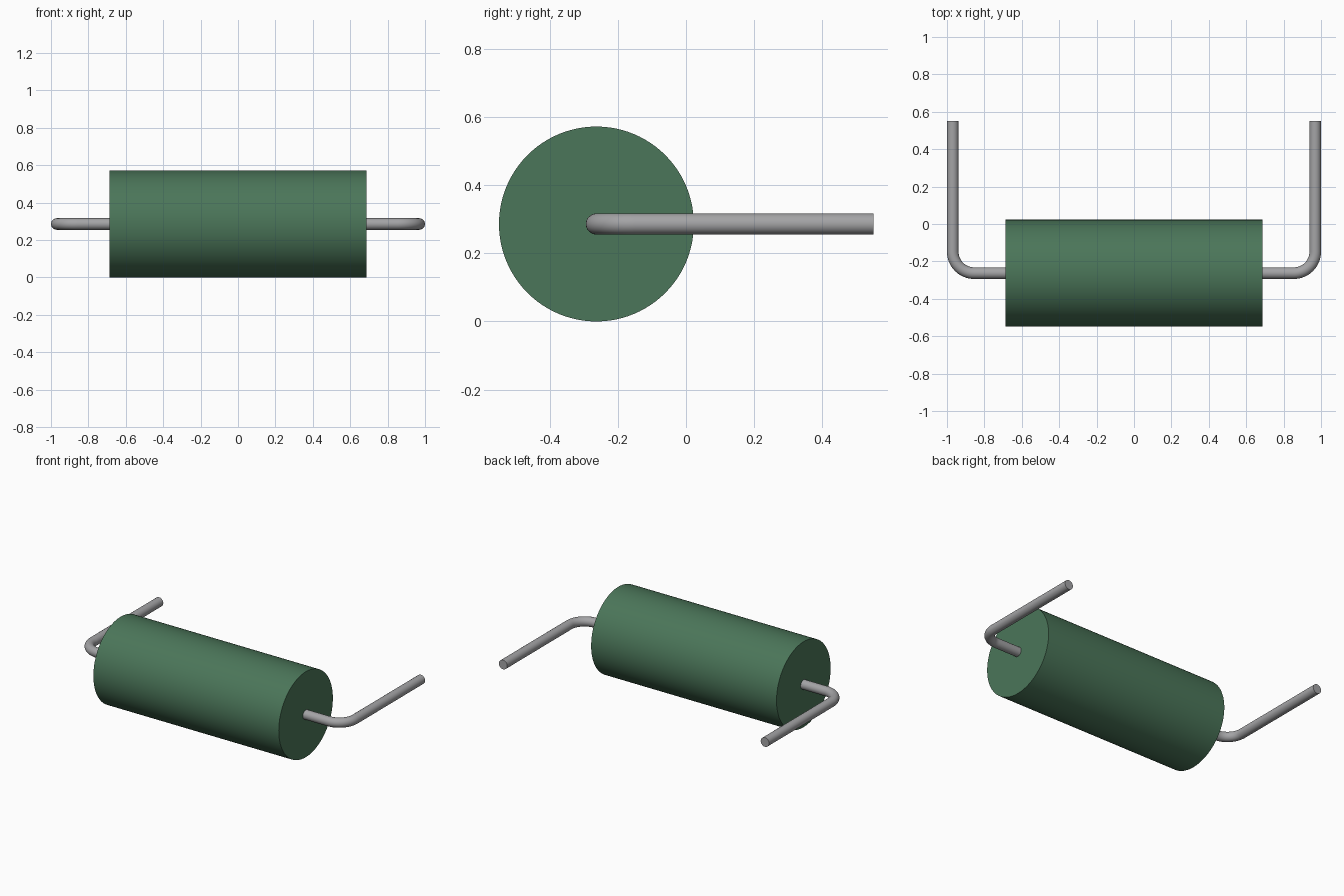
import bpy
import math
from mathutils import Vector

if "Cube" in bpy.data.objects:
    bpy.data.objects.remove(bpy.data.objects["Cube"], do_unlink=True)

BODY_RADIUS, BODY_HALF = 0.286, 0.686
LEAD_RADIUS, LEAD_X, BEND = 0.031, 0.969, 0.115
AXIS_Y, AXIS_Z, TIP_Y = -0.263, 0.286, 0.55


def make_material(name, rgb):
    mat = bpy.data.materials.new(name)
    mat.use_nodes = True
    mat.diffuse_color = (*rgb, 1)
    mat.node_tree.nodes["Principled BSDF"].inputs["Base Color"].default_value = (*rgb, 1)
    return mat


def finish(obj, name, mat):
    obj.name = name
    obj.data.materials.clear()
    obj.data.materials.append(mat)
    bpy.ops.object.select_all(action="DESELECT")
    obj.select_set(True)
    bpy.context.view_layer.objects.active = obj
    bpy.ops.object.shade_smooth_by_angle(angle=math.radians(35))


def make_lead(name, side, mat):
    # Straight stub, quarter-circle bend, then a long straight leg
    path = [Vector((BODY_HALF - 0.02, AXIS_Y, AXIS_Z))]
    steps = 16
    for i in range(steps + 1):
        a = math.pi / 2 * i / steps
        path.append(Vector((LEAD_X - BEND + BEND * math.sin(a),
                            AXIS_Y + BEND - BEND * math.cos(a), AXIS_Z)))
    path.append(Vector((LEAD_X, TIP_Y, AXIS_Z)))

    curve = bpy.data.curves.new(name, "CURVE")
    curve.dimensions = "3D"
    curve.bevel_depth = LEAD_RADIUS
    curve.bevel_resolution = 10
    curve.use_fill_caps = True
    spline = curve.splines.new("POLY")
    spline.points.add(len(path) - 1)
    for point, co in zip(spline.points, path):
        point.co = (co.x * side, co.y, co.z, 1)
    obj = bpy.data.objects.new(name, curve)
    bpy.context.collection.objects.link(obj)
    bpy.ops.object.select_all(action="DESELECT")
    obj.select_set(True)
    bpy.context.view_layer.objects.active = obj
    bpy.ops.object.convert(target="MESH")
    finish(bpy.context.view_layer.objects.active, name, mat)


green = make_material("green coating", (0.07, 0.18, 0.10))
metal = make_material("grey metal", (0.37, 0.37, 0.38))

# Cylindrical body lying along x
bpy.ops.mesh.primitive_cylinder_add(vertices=96, radius=BODY_RADIUS, depth=2 * BODY_HALF,
                                    location=(0, AXIS_Y, AXIS_Z),
                                    rotation=(0, math.pi / 2, 0))
finish(bpy.context.object, "body", green)

# Bent wire leads at both ends
make_lead("left_lead", 1, metal)
make_lead("right_lead", -1, metal)
